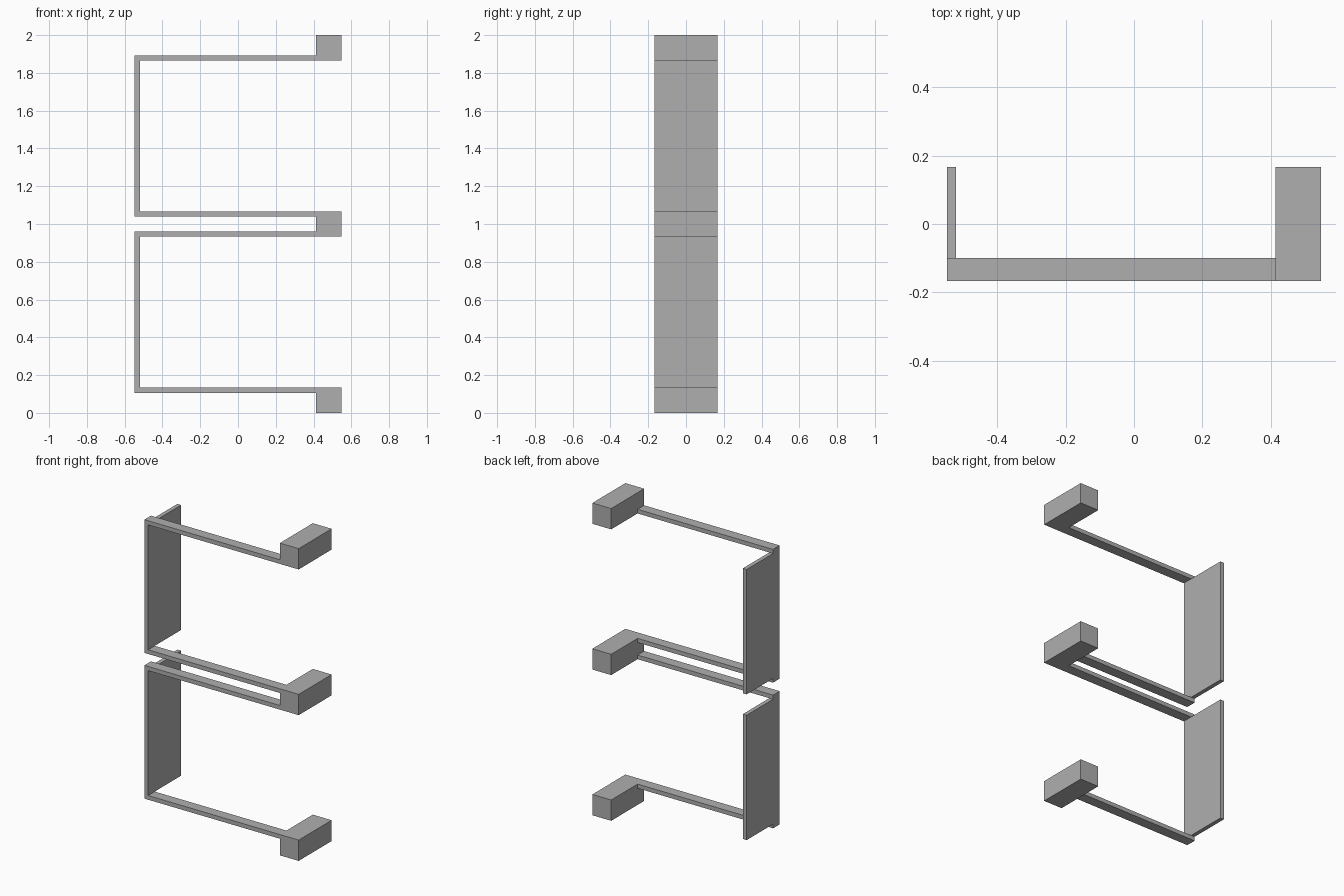
import bpy
from mathutils import Matrix, Vector
import bmesh

cube = bpy.data.objects.get("Cube")
if cube:
    bpy.data.objects.remove(cube, do_unlink=True)

grey = bpy.data.materials.new("plain grey")
grey.use_nodes = True
grey.diffuse_color = (0.43, 0.43, 0.43, 1)
grey.node_tree.nodes["Principled BSDF"].inputs["Base Color"].default_value = grey.diffuse_color

HALF_W = 0.5467      # half width in x
HALF_D = 0.1667      # half depth in y
BLOCK = 0.1333       # block width and height
THIN = 0.0267        # thickness of bars and panels
BAR_D = 0.0667       # depth of the front bars
STOREY = 0.9333      # spacing of the blocks


def box(name, low, high):
    """Flat-shaded box between two corners."""
    low, high = Vector(low), Vector(high)
    bm = bmesh.new()
    place = Matrix.Translation((low + high) / 2) @ Matrix.Diagonal((high - low).to_4d())
    bmesh.ops.create_cube(bm, size=1, matrix=place)
    mesh = bpy.data.meshes.new(name)
    bm.to_mesh(mesh)
    bm.free()
    mesh.materials.append(grey)
    obj = bpy.data.objects.new(name, mesh)
    bpy.context.collection.objects.link(obj)
    return obj


def bar(name, z):
    """Thin front bar from the panel side to the block."""
    box(name, (-HALF_W, -HALF_D, z), (HALF_W - BLOCK, BAR_D - HALF_D, z + THIN))


# Deep blocks on the left side
for level in ("lower", "middle", "upper"):
    z = STOREY * ("lower", "middle", "upper").index(level)
    box(level + "_block", (HALF_W - BLOCK, -HALF_D, z), (HALF_W, HALF_D, z + BLOCK))

# Each storey: a panel on the right side held between two front bars
for i, level in enumerate(("lower", "upper")):
    floor = i * STOREY + BLOCK
    ceiling = (i + 1) * STOREY
    box(level + "_side_panel", (-HALF_W, -HALF_D, floor), (THIN - HALF_W, HALF_D, ceiling))
    bar(level + "_floor_bar", floor - THIN)
    bar(level + "_ceiling_bar", ceiling)
